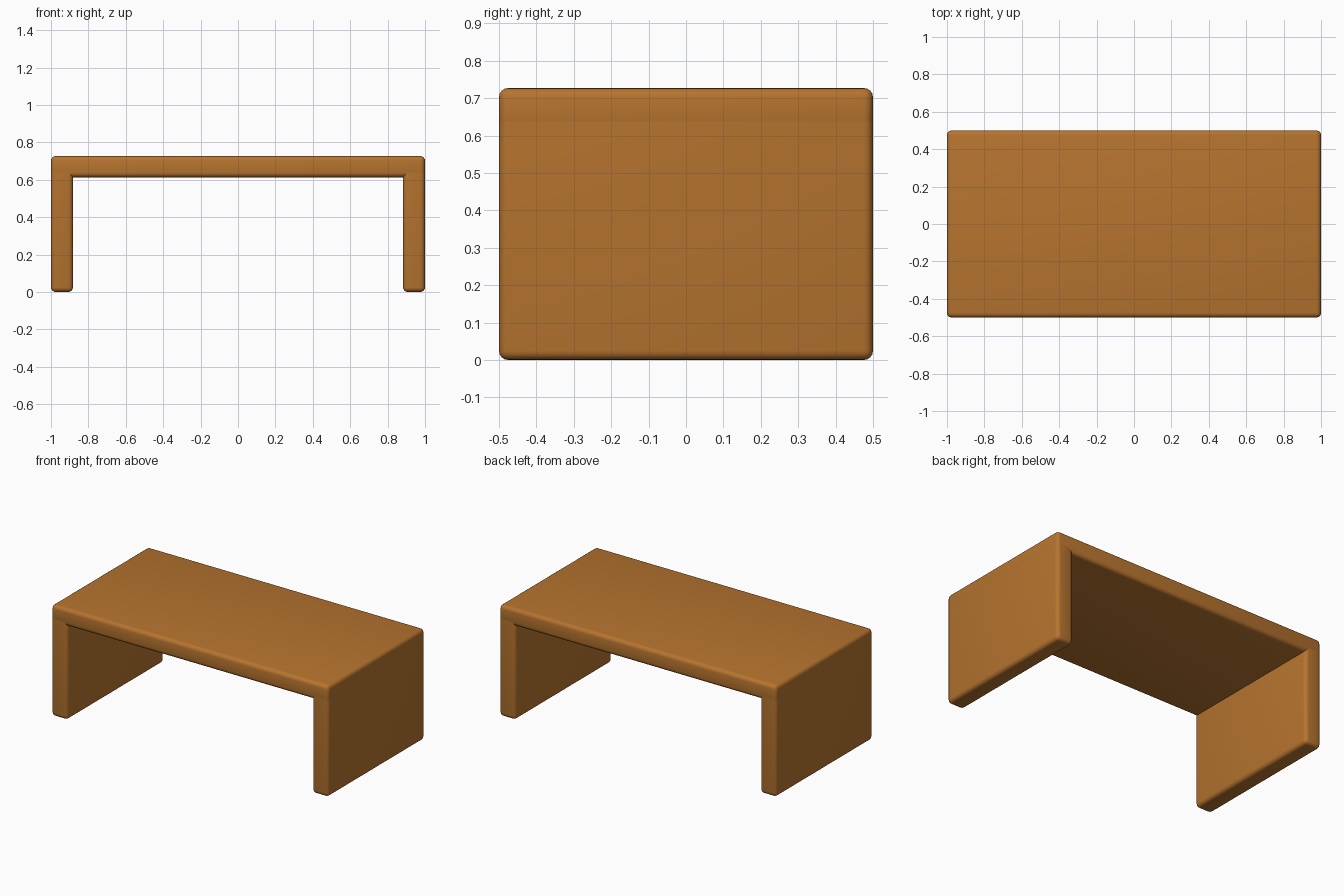
import bpy, bmesh
from mathutils import Vector

if "Cube" in bpy.data.objects:
    bpy.data.objects.remove(bpy.data.objects["Cube"])

wood = bpy.data.materials.new("warm brown wood")
wood.diffuse_color = (0.47, 0.175, 0.028, 1)
wood.use_nodes = True
wood.node_tree.nodes["Principled BSDF"].inputs["Base Color"].default_value = wood.diffuse_color


def rounded_slab(name, lo, hi, radius, open_top=False):
    """Box between two corners with rounded edges; open_top keeps the top edges square."""
    lo, hi = Vector(lo), Vector(hi)
    bm = bmesh.new()
    bmesh.ops.create_cube(bm, size=1)
    for v in bm.verts:
        v.co = Vector((lo[i] + hi[i]) / 2 + v.co[i] * (hi[i] - lo[i]) for i in range(3))
    edges = [e for e in bm.edges
             if not (open_top and all(v.co.z > hi.z - 1e-4 for v in e.verts))]
    bmesh.ops.bevel(bm, geom=edges, offset=radius, segments=4, profile=0.5,
                    affect='EDGES', clamp_overlap=True)
    mesh = bpy.data.meshes.new(name)
    bm.to_mesh(mesh)
    bm.free()
    mesh.materials.append(wood)
    ob = bpy.data.objects.new(name, mesh)
    bpy.context.collection.objects.link(ob)
    bpy.ops.object.select_all(action='DESELECT')
    ob.select_set(True)
    bpy.context.view_layer.objects.active = ob
    bpy.ops.object.shade_smooth_by_angle()
    return ob


# table top
rounded_slab("table_top", (-1, -0.5, 0.613), (1, 0.5, 0.727), 0.025)

# panel legs, running up into the top so the outer faces are flush
for side, x0, x1 in (("left", -1, -0.882), ("right", 0.882, 1)):
    rounded_slab(side + "_panel_leg", (x0, -0.5, 0), (x1, 0.5, 0.642), 0.025, open_top=True)
